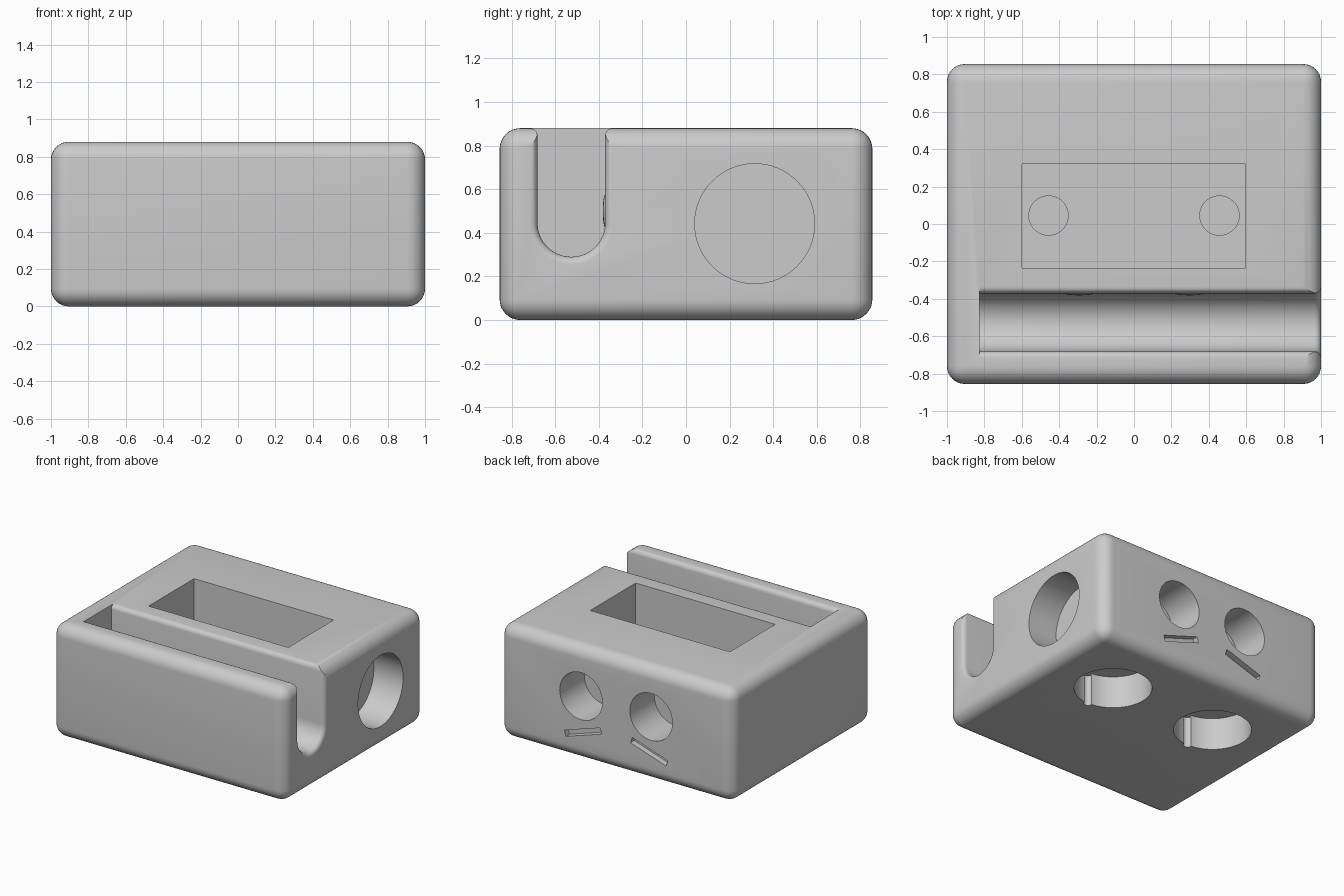
import bpy, bmesh, math
from mathutils import Matrix

if "Cube" in bpy.data.objects:
    bpy.data.objects.remove(bpy.data.objects["Cube"])

gray = bpy.data.materials.new("light_gray")
gray.diffuse_color = (0.6, 0.6, 0.6, 1)
gray.use_nodes = True
gray.node_tree.nodes["Principled BSDF"].inputs["Base Color"].default_value = gray.diffuse_color


def finish(name, bm):
    me = bpy.data.meshes.new(name)
    bmesh.ops.recalc_face_normals(bm, faces=bm.faces)
    bm.to_mesh(me)
    bm.free()
    me.materials.append(gray)
    ob = bpy.data.objects.new(name, me)
    bpy.context.collection.objects.link(ob)
    return ob


def box(name, lo, hi, tilt=0.0):
    """Box between two corners, optionally tilted about its own y axis."""
    bm = bmesh.new()
    mid = [(a + b) / 2 for a, b in zip(lo, hi)]
    size = [b - a for a, b in zip(lo, hi)]
    bmesh.ops.create_cube(bm, size=1, matrix=Matrix.Translation(mid)
                          @ Matrix.Rotation(tilt, 4, 'Y') @ Matrix.Diagonal((*size, 1)))
    return finish(name, bm)


def cylinder(name, axis, centre, r, length):
    rot = {'X': Matrix.Rotation(math.pi / 2, 4, 'Y'),
           'Y': Matrix.Rotation(math.pi / 2, 4, 'X'), 'Z': Matrix()}[axis]
    bm = bmesh.new()
    bmesh.ops.create_cone(bm, cap_ends=True, segments=64, radius1=r, radius2=r,
                          depth=length, matrix=Matrix.Translation(centre) @ rot)
    return finish(name, bm)


def activate(ob):
    bpy.ops.object.select_all(action='DESELECT')
    bpy.context.view_layer.objects.active = ob
    ob.select_set(True)


def cut(body, cutter):
    activate(body)
    m = body.modifiers.new("cut", 'BOOLEAN')
    m.operation, m.solver, m.object = 'DIFFERENCE', 'EXACT', cutter
    bpy.ops.object.modifier_apply(modifier=m.name)
    bpy.data.objects.remove(cutter, do_unlink=True)


# main block with rounded edges
TOP, DY = 0.88, 0.855
body = box("block", (-1, -DY, 0), (1, DY, TOP))
activate(body)
bev = body.modifiers.new("round", 'BEVEL')
bev.width, bev.segments = 0.095, 8
bpy.ops.object.modifier_apply(modifier=bev.name)

# long U-shaped slot, flared at the top rim and at the open right end
R = 0.035
Y0, Z0, W = -0.526, 0.445, 0.155


def slot_profile(d):
    w = W + d
    right = [(w + R, TOP + 0.1)]
    for i in range(6):
        t = math.pi / 2 * (1 - i / 5)
        right.append((w + R - R * math.cos(t), TOP - R + R * math.sin(t)))
    arc = [(w * math.cos(t), Z0 - w * math.sin(t))
           for t in (math.pi * i / 32 for i in range(33))]
    left = [(-y, z) for y, z in reversed(right)]
    return right + arc + left


stations = [(-0.825, 0)]
for i in range(6):
    t = math.pi / 2 * i / 5
    stations.append((1 - R + R * math.sin(t), R * (1 - math.cos(t))))
stations.append((1.1, R))
bm = bmesh.new()
rings = [[bm.verts.new((x, Y0 + y, z)) for y, z in slot_profile(d)] for x, d in stations]
for a, b in zip(rings, rings[1:]):
    for i in range(len(a)):
        j = (i + 1) % len(a)
        bm.faces.new((a[i], a[j], b[j], b[i]))
bm.faces.new(rings[0])
bm.faces.new(rings[-1])
cut(body, finish("slot_cutter", bm))

# rectangular top pocket and round recess in the right side
cut(body, box("pocket_cutter", (-0.6, -0.235, 0.40), (0.595, 0.32, 1.1)))
cut(body, cylinder("side_cutter", 'X', (1.0, 0.315, 0.442), 0.275, 0.5))

for s in (-1, 1):
    # small holes in the pocket floor
    cut(body, cylinder("floor_cutter", 'Z', (s * 0.457, 0.045, 0.40), 0.105, 0.2))
    # round recesses underneath, each with a narrow groove in its wall
    cut(body, cylinder("under_cutter", 'Z', (s * 0.457, 0.315, 0), 0.275, 0.5))
    cut(body, cylinder("groove_cutter", 'Z', (s * 0.457, 0.04, 0), 0.032, 0.48))
    # back holes and slanted slits below them
    cut(body, cylinder("back_cutter", 'Y', (s * 0.3, DY, 0.5), 0.182, 0.6))
    cut(body, box("slit_cutter", (s * 0.283 - 0.16, DY - 0.045, 0.203),
                  (s * 0.283 + 0.16, DY + 0.045, 0.249), s * math.radians(18)))

activate(body)
bpy.ops.object.shade_smooth_by_angle(angle=math.radians(30))

# shallow bumps on the inner slot wall
for s, side in ((-1, "left"), (1, "right")):
    bm = bmesh.new()
    bmesh.ops.create_uvsphere(bm, u_segments=32, v_segments=16, radius=0.075,
                              matrix=Matrix.Translation((s * 0.295, Y0 + W, 0.5))
                              @ Matrix.Diagonal((1, 0.14, 1, 1)))
    bump = finish("slot_bump_" + side, bm)
    activate(bump)
    bpy.ops.object.shade_smooth_by_angle(angle=math.radians(40))
